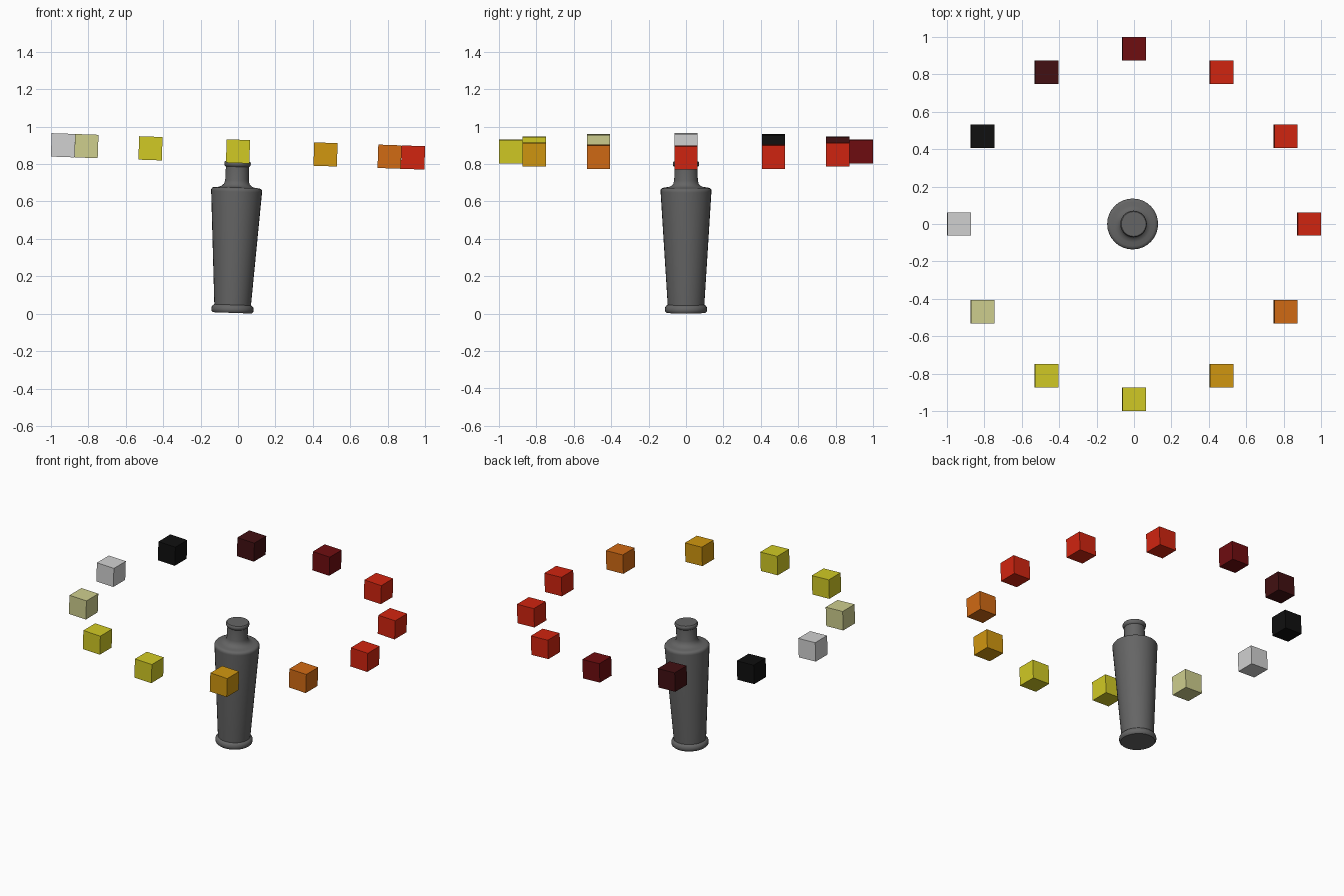
import bpy, bmesh, math
from mathutils import Matrix

old = bpy.data.objects.get("Cube")
if old:
    bpy.data.objects.remove(old, do_unlink=True)

PIVOT_Z = 0.8675
TILT = Matrix.Translation((0, 0, PIVOT_Z)) @ Matrix.Rotation(math.radians(2), 4, 'Y')


def material(name, rgb):
    mat = bpy.data.materials.new(name)
    mat.use_nodes = True
    mat.diffuse_color = (*rgb, 1)
    mat.node_tree.nodes["Principled BSDF"].inputs["Base Color"].default_value = (*rgb, 1)
    return mat


def add_object(name, bm, mat, matrix):
    bmesh.ops.recalc_face_normals(bm, faces=bm.faces)
    mesh = bpy.data.meshes.new(name)
    bm.to_mesh(mesh)
    bm.free()
    mesh.materials.append(mat)
    obj = bpy.data.objects.new(name, mesh)
    obj.matrix_world = matrix
    bpy.context.collection.objects.link(obj)
    return obj


def lathe(name, profile, mat, matrix, sides=32):
    # Stack of circles joined into a closed turned shape
    bm = bmesh.new()
    rings = []
    for r, z in profile:
        rings.append([bm.verts.new((r * math.cos(a), r * math.sin(a), z))
                      for a in (math.tau * i / sides for i in range(sides))])
    for low, high in zip(rings, rings[1:]):
        for i in range(sides):
            j = (i + 1) % sides
            bm.faces.new((low[i], low[j], high[j], high[i]))
    bm.faces.new(rings[0][::-1])
    bm.faces.new(rings[-1])
    return add_object(name, bm, mat, matrix)


grey = material("dark grey", (0.13, 0.13, 0.13))
red = material("red", (0.64, 0.018, 0.005))
dark_red = material("dark red", (0.16, 0.004, 0.005))
maroon = material("maroon", (0.055, 0.005, 0.006))
black = material("black", (0.005, 0.005, 0.005))
silver = material("silver", (0.64, 0.64, 0.64))
khaki = material("khaki", (0.62, 0.62, 0.27))
yellow = material("yellow", (0.64, 0.59, 0.018))
amber = material("amber", (0.64, 0.31, 0.005))
orange = material("orange", (0.64, 0.145, 0.007))

# Bottle: foot ring, tapered body, rolled shoulder, neck and lip
profile = [
    (0.104, 0.004), (0.111, 0.011), (0.113, 0.022), (0.111, 0.035), (0.105, 0.043),
    (0.098, 0.047), (0.136, 0.652), (0.136, 0.662), (0.130, 0.670), (0.118, 0.674),
    (0.098, 0.675), (0.080, 0.682), (0.068, 0.694), (0.063, 0.712), (0.062, 0.785),
    (0.068, 0.790), (0.071, 0.800), (0.070, 0.809), (0.066, 0.814)]
bottle = lathe("bottle", profile, grey, TILT @ Matrix.Translation((0, 0, -PIVOT_Z)))
bpy.ops.object.select_all(action='DESELECT')
bottle.select_set(True)
bpy.context.view_layer.objects.active = bottle
bpy.ops.object.shade_smooth_by_angle(angle=math.radians(40))

# Ring of floating cubes, counted counter-clockwise from the left side
ring = [red, red, red, dark_red, maroon, black, silver, khaki, yellow, yellow, amber, orange]
for i, mat in enumerate(ring):
    a = math.tau * i / len(ring)
    bm = bmesh.new()
    bmesh.ops.create_cube(bm, size=0.125)
    spot = Matrix.Translation((0.936 * math.cos(a), 0.936 * math.sin(a), 0))
    add_object(f"ring_cube_{i + 1}", bm, mat, TILT @ spot)
